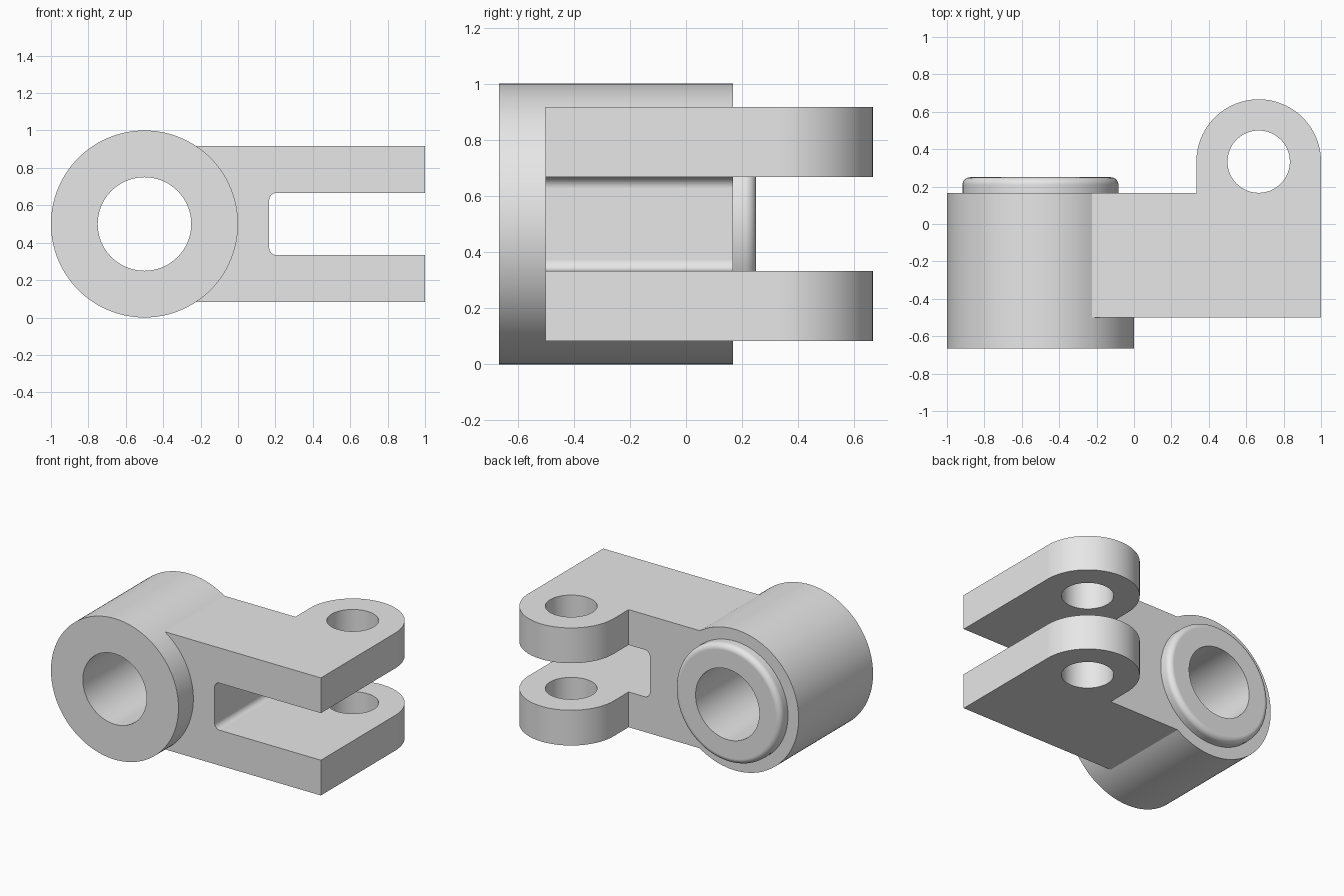
import bpy
import bmesh
from math import cos, sin, radians
from mathutils import Vector

cube = bpy.data.objects.get("Cube")
if cube:
    bpy.data.objects.remove(cube, do_unlink=True)

U = 1 / 12  # design module

steel = bpy.data.materials.new("plain grey")
steel.use_nodes = True
GREY = (0.8, 0.8, 0.8, 1)
steel.diffuse_color = GREY
steel.node_tree.nodes["Principled BSDF"].inputs["Base Color"].default_value = GREY


def arc(cx, cy, r, start, end, steps):
    """Points along a circular arc, both ends included."""
    angles = [radians(start + (end - start) * i / steps) for i in range(steps + 1)]
    return [(cx + r * cos(a), cy + r * sin(a)) for a in angles]


def circle(cx, cy, r, steps=96):
    return arc(cx, cy, r, 0, 360, steps)[:-1]


def prism(name, outline, axis, low, high, rim_round=0):
    """Extrude an outline along y or z, optionally rounding the far rim."""
    def place(p, d):
        return Vector((p[0], d, p[1])) if axis == "y" else Vector((p[0], p[1], d))
    bm = bmesh.new()
    base = bm.faces.new([bm.verts.new(place(p, low)) for p in outline])
    cap = bmesh.ops.extrude_face_region(bm, geom=[base], use_keep_orig=True)["geom"]
    shift = place((0, 0), high - low)
    bmesh.ops.translate(bm, vec=shift, verts=[v for v in cap if isinstance(v, bmesh.types.BMVert)])
    bmesh.ops.recalc_face_normals(bm, faces=bm.faces)
    if rim_round:
        rim = [e for e in cap if isinstance(e, bmesh.types.BMEdge)]
        bmesh.ops.bevel(bm, geom=rim, offset=rim_round, segments=6,
                        profile=0.5, affect="EDGES")
    mesh = bpy.data.meshes.new(name)
    bm.to_mesh(mesh)
    bm.free()
    mesh.materials.append(steel)
    obj = bpy.data.objects.new(name, mesh)
    bpy.context.collection.objects.link(obj)
    return obj


def combine(target, tool, operation):
    """Apply a boolean and discard the tool object."""
    mod = target.modifiers.new("combine", "BOOLEAN")
    mod.operation = operation
    mod.solver = "EXACT"
    mod.object = tool
    tool.hide_render = True
    bpy.context.view_layer.objects.active = target
    bpy.ops.object.modifier_apply(modifier=mod.name)
    bpy.data.objects.remove(tool, do_unlink=True)


# Arm with rounded ear, seen from above
ear = (8 * U, 4 * U)
plan = [(-0.235, -6 * U), (1, -6 * U)]
plan += arc(*ear, 4 * U, 0, 180, 48)
plan += [(4 * U, 2 * U), (-0.235, 2 * U)]
bracket = prism("clevis_bracket", plan, "z", U, 11 * U)

# Barrel and its rounded collar
barrel = prism("barrel", circle(-0.5, 0.5, 0.5, 128), "y", -8 * U, 2 * U)
combine(bracket, barrel, "UNION")
collar = prism("collar", circle(-0.5, 0.5, 5 * U), "y", 0, 3 * U, rim_round=0.04)
combine(bracket, collar, "UNION")

# Bore through the barrel
combine(bracket, prism("bore", circle(-0.5, 0.5, 0.25), "y", -1, 1), "DIFFERENCE")

# Fork slot with rounded inner corners
f = 0.04
slot = [(1.2, 8 * U)]
slot += arc(2 * U + f, 8 * U - f, f, 90, 180, 8)
slot += arc(2 * U + f, 4 * U + f, f, 180, 270, 8)
slot += [(1.2, 4 * U)]
combine(bracket, prism("slot", slot, "y", -1, 1), "DIFFERENCE")

# Pin hole through both ears
combine(bracket, prism("pin_hole", circle(*ear, 2 * U, 64), "z", -0.2, 1.2), "DIFFERENCE")

# Smooth curved walls, crisp edges
bpy.ops.object.select_all(action="DESELECT")
bracket.select_set(True)
bpy.context.view_layer.objects.active = bracket
bpy.ops.object.shade_smooth_by_angle(angle=radians(30))
weighted = bracket.modifiers.new("weighted normals", "WEIGHTED_NORMAL")
weighted.keep_sharp = True
